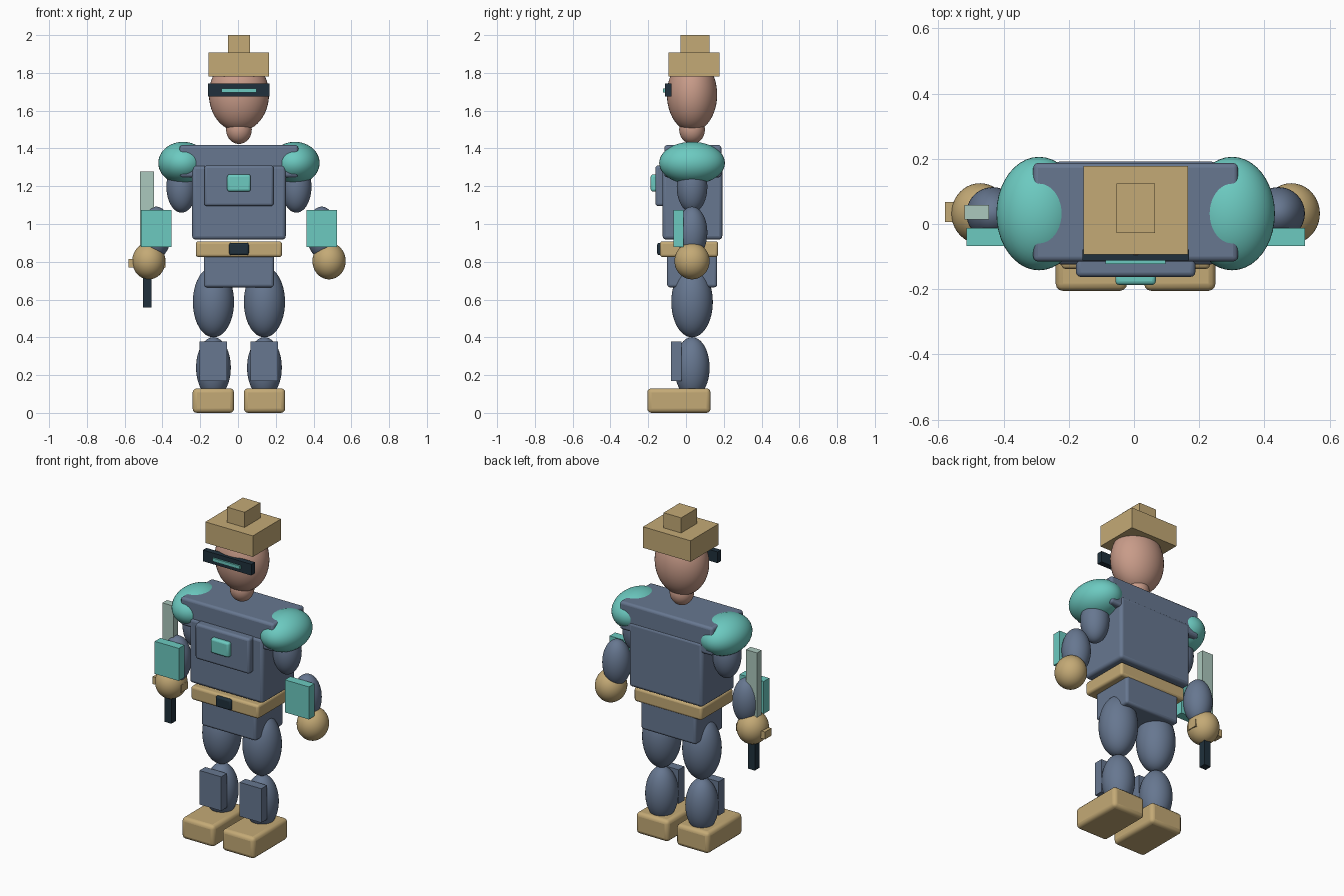
import bpy
import bmesh
import math
from mathutils import Matrix, Vector

if "Cube" in bpy.data.objects:
    bpy.data.objects.remove(bpy.data.objects["Cube"])


def material(name, rgb):
    m = bpy.data.materials.new(name)
    m.diffuse_color = (*rgb, 1)
    m.use_nodes = True
    m.node_tree.nodes["Principled BSDF"].inputs["Base Color"].default_value = m.diffuse_color
    return m


SLATE = material("slate_blue", (0.135, 0.185, 0.28))
TEAL = material("teal", (0.15, 0.59, 0.53))
TAN = material("tan", (0.55, 0.40, 0.18))
SKIN = material("skin", (0.58, 0.33, 0.25))
DARK = material("dark_navy", (0.014, 0.03, 0.045))
BLADE = material("pale_green", (0.41, 0.58, 0.51))

CX, CY = 0.005, 0.032  # body axis


def finish(name, bm, mat, angle):
    mesh = bpy.data.meshes.new(name)
    bm.to_mesh(mesh)
    bm.free()
    mesh.materials.append(mat)
    ob = bpy.data.objects.new(name, mesh)
    bpy.context.collection.objects.link(ob)
    bpy.ops.object.select_all(action='DESELECT')
    ob.select_set(True)
    bpy.context.view_layer.objects.active = ob
    bpy.ops.object.shade_smooth_by_angle(angle=math.radians(angle))
    return ob


def box(name, mat, x, y, z, bevel=0.0):
    """Box from (min, max) ranges, with optional rounded edges."""
    bm = bmesh.new()
    centre = Vector([(a + b) / 2 for a, b in (x, y, z)])
    size = [b - a for a, b in (x, y, z)]
    bmesh.ops.create_cube(bm, size=1, matrix=Matrix.Translation(centre) @ Matrix.Diagonal((*size, 1)))
    ob = finish(name, bm, mat, 40)
    if bevel:
        mod = ob.modifiers.new("rounded_edges", 'BEVEL')
        mod.width = bevel
        mod.segments = 3
    return ob


def ellipsoid(name, mat, centre, radii):
    bm = bmesh.new()
    bmesh.ops.create_uvsphere(bm, u_segments=40, v_segments=24, radius=1,
                              matrix=Matrix.Translation(centre) @ Matrix.Diagonal((*radii, 1)))
    return finish(name, bm, mat, 60)


def wide(half):
    return (CX - half, CX + half)


# Torso, yoke and hips
box("torso", SLATE, wide(0.248), (-0.124, 0.192), (0.918, 1.31), 0.018)
box("shoulder_yoke", SLATE, wide(0.314), (-0.115, 0.187), (1.247, 1.418), 0.015)
box("pelvis", SLATE, wide(0.185), (-0.10, 0.165), (0.665, 0.88), 0.014)
box("chest_panel", SLATE, wide(0.183), (-0.162, -0.10), (1.095, 1.31), 0.014)
box("chest_light", TEAL, wide(0.062), (-0.187, -0.15), (1.172, 1.262), 0.012)
box("belt", TAN, wide(0.228), (-0.138, 0.17), (0.825, 0.908), 0.014)
box("buckle", DARK, wide(0.052), (-0.153, -0.12), (0.835, 0.90), 0.011)

# Head, neck, visor and hat
ellipsoid("neck", SKIN, (CX, CY, 1.50), (0.068, 0.068, 0.076))
ellipsoid("head", SKIN, (CX, CY, 1.685), (0.159, 0.133, 0.195))
box("visor", DARK, wide(0.163), (-0.112, -0.078), (1.675, 1.743))
box("visor_strip", TEAL, wide(0.092), (-0.122, -0.11), (1.697, 1.717))
box("hat_block", TAN, wide(0.16), (-0.093, 0.178), (1.78, 1.908))
box("hat_top", TAN, wide(0.059), (-0.028, 0.124), (1.90, 2.0))

# Limbs, mirrored about the body axis
for side, s in (("left", -1), ("right", 1)):
    def span(a, b):
        return tuple(sorted((CX + s * a, CX + s * b)))

    def at(dx, z):
        return (CX + s * dx, CY, z)

    ellipsoid(side + "_shoulder", TEAL, at(0.296, 1.323), (0.131, 0.174, 0.112))
    ellipsoid(side + "_upper_arm", SLATE, at(0.304, 1.197), (0.08, 0.081, 0.137))
    ellipsoid(side + "_forearm", SLATE, at(0.438, 0.955), (0.081, 0.081, 0.137))
    box(side + "_arm_guard", TEAL, span(0.357, 0.519), (-0.067, -0.013), (0.877, 1.075))
    ellipsoid(side + "_hand", TAN, at(0.477, 0.804), (0.088, 0.093, 0.097))
    ellipsoid(side + "_thigh", SLATE, at(0.135, 0.587), (0.109, 0.11, 0.187))
    ellipsoid(side + "_shin", SLATE, at(0.135, 0.24), (0.092, 0.093, 0.161))
    box(side + "_shin_guard", SLATE, span(0.062, 0.208), (-0.08, -0.025), (0.17, 0.377))
    box(side + "_foot", TAN, span(0.026, 0.245), (-0.205, 0.13), (0.005, 0.135), 0.022).location.z = -0.005

# Sword held in the left-side hand
box("sword_blade", BLADE, (-0.519, -0.444), (0.014, 0.058), (0.79, 1.277))
box("sword_crossguard", TAN, (-0.579, -0.385), (0.006, 0.067), (0.77, 0.815))
box("sword_handle", DARK, (-0.504, -0.459), (0.014, 0.058), (0.557, 0.78))
